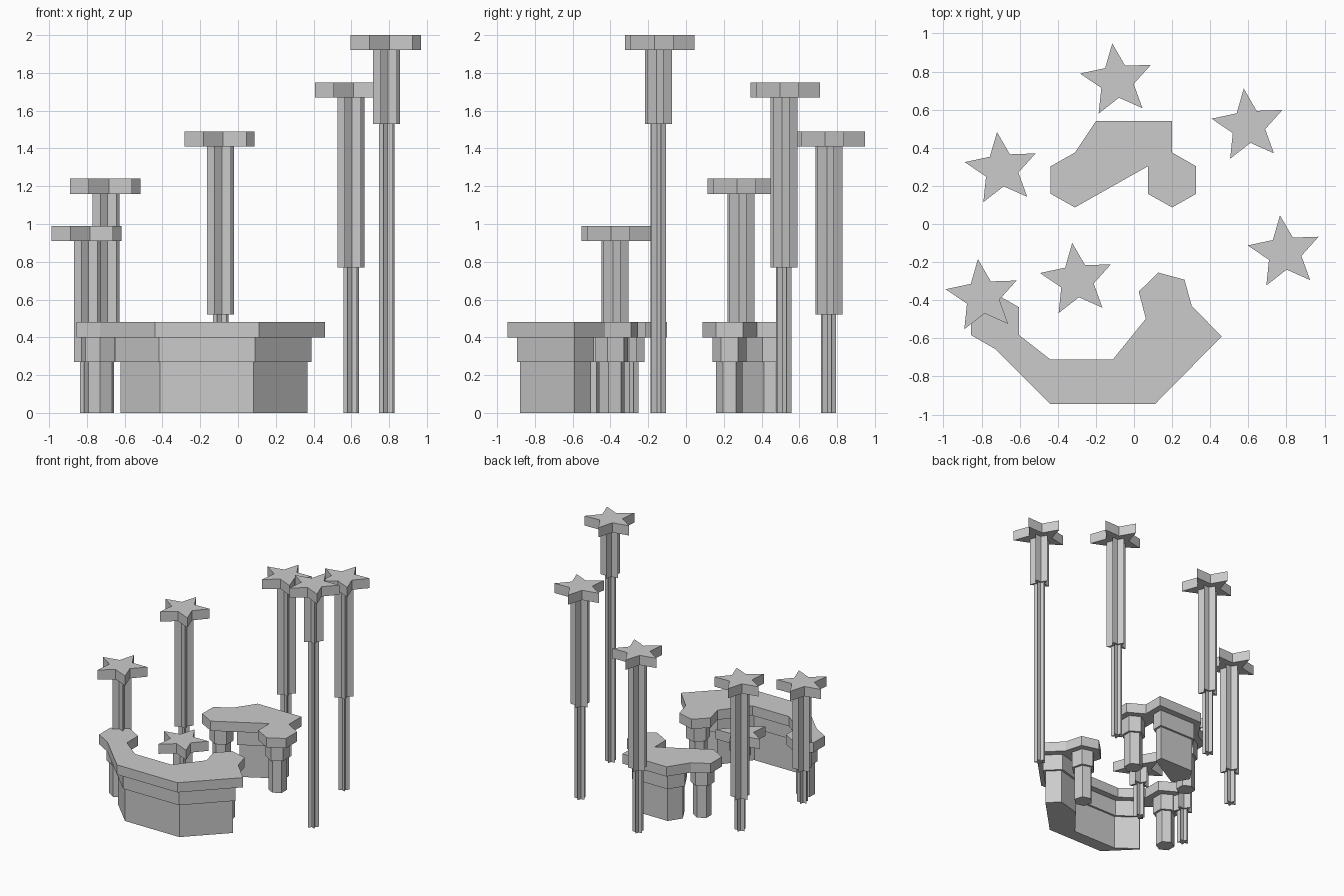
import bpy, math
from mathutils import Vector

if "Cube" in bpy.data.objects:
    bpy.data.objects.remove(bpy.data.objects["Cube"])

def prisms(name, tiers):
    """One object from stacked prisms: (ccw outline, z_bottom, z_top)."""
    verts, faces = [], []
    for pts, z0, z1 in tiers:
        b, n = len(verts), len(pts)
        verts += [(x, y, z0) for x, y in pts] + [(x, y, z1) for x, y in pts]
        faces.append([b + i for i in reversed(range(n))])
        faces.append([b + n + i for i in range(n)])
        for i in range(n):
            j = (i + 1) % n
            faces.append([b + i, b + j, b + n + j, b + n + i])
    me = bpy.data.meshes.new(name)
    me.from_pydata(verts, [], faces)
    ob = bpy.data.objects.new(name, me)
    bpy.context.collection.objects.link(ob)
    return ob

def star(cx, cy, s=1.0):
    pts = []
    for i in range(10):
        r = (0.197 if i % 2 == 0 else 0.09) * s
        a = math.radians(97 + 36 * i)
        pts.append((cx + r * math.cos(a), cy + r * math.sin(a)))
    return pts

def hexagon(cx, cy, r, rot):
    return [(cx + r * math.cos(math.radians(rot + 60 * i)),
             cy + r * math.sin(math.radians(rot + 60 * i))) for i in range(6)]

def inset(pts, d):
    """Mitred inward offset of a ccw outline."""
    out, n = [], len(pts)
    for i in range(n):
        a, p, c = (Vector(pts[(i + k) % n]) for k in (-1, 0, 1))
        e1, e2 = (p - a).normalized(), (c - p).normalized()
        n1, n2 = Vector((-e1.y, e1.x)), Vector((-e2.y, e2.x))
        q = p + (n1 + n2) * (d / (1 + n1.dot(n2)))
        out.append((q.x, q.y))
    return out

TOP, MID, LOW = 0.48, 0.40, 0.27

# Star pillars: x, y, top height, height where the shaft narrows
for i, (x, y, top, step) in enumerate([
        (-0.30, -0.295, 0.48, 0.27), (-0.795, -0.38, 0.99, 0.27),
        (-0.695, 0.287, 1.24, 0.27), (-0.09, 0.752, 1.49, 0.52),
        (0.60, 0.515, 1.75, 0.77), (0.79, -0.15, 2.0, 1.53)]):
    prisms(f"star_pillar_{i + 1}", [
        (star(x, y), top - 0.08, top),
        (star(x, y, 0.385), step, top - 0.08),
        (star(x, y, 0.22), 0, step)])

# Platform slabs, their inset support blocks, and hexagonal posts
front_slab = [(-0.855, -0.583), (-0.73, -0.655), (-0.44, -0.945), (0.11, -0.945),
              (0.46, -0.59), (0.303, -0.43), (0.265, -0.292), (0.127, -0.255),
              (0.025, -0.355), (0.062, -0.497), (-0.11, -0.71), (-0.44, -0.71),
              (-0.603, -0.583), (-0.603, -0.437), (-0.73, -0.365), (-0.855, -0.437)]
front_block = [(-0.73, -0.655), (-0.44, -0.945), (0.11, -0.945), (0.46, -0.59),
               (0.303, -0.43), (0.062, -0.497), (-0.11, -0.71), (-0.44, -0.71),
               (-0.603, -0.583)]
back_slab = [(-0.437, 0.303), (-0.437, 0.158), (-0.31, 0.087), (0.073, 0.303),
             (0.073, 0.158), (0.20, 0.087), (0.326, 0.158), (0.326, 0.303),
             (0.20, 0.375), (0.20, 0.54), (-0.20, 0.54), (-0.31, 0.375)]
back_block = [(-0.31, 0.375), (-0.185, 0.158), (0.073, 0.303), (0.20, 0.375),
              (0.20, 0.54), (-0.20, 0.54)]

for name, slab, block, posts in [
        ("front", front_slab, front_block, [(-0.73, -0.51, 30), (0.165, -0.393, 45)]),
        ("back", back_slab, back_block, [(-0.31, 0.23, 30), (0.20, 0.23, 30)])]:
    prisms(name + "_platform_slab", [(slab, MID, TOP)])
    prisms(name + "_platform_block", [(inset(block, 0.05), LOW, MID),
                                      (inset(block, 0.066), 0, LOW)])
    for i, (x, y, rot) in enumerate(posts):
        prisms(f"{name}_platform_post_{i + 1}", [
            (hexagon(x, y, 0.09, rot), LOW, MID),
            (hexagon(x, y, 0.07, rot), 0, LOW)])
